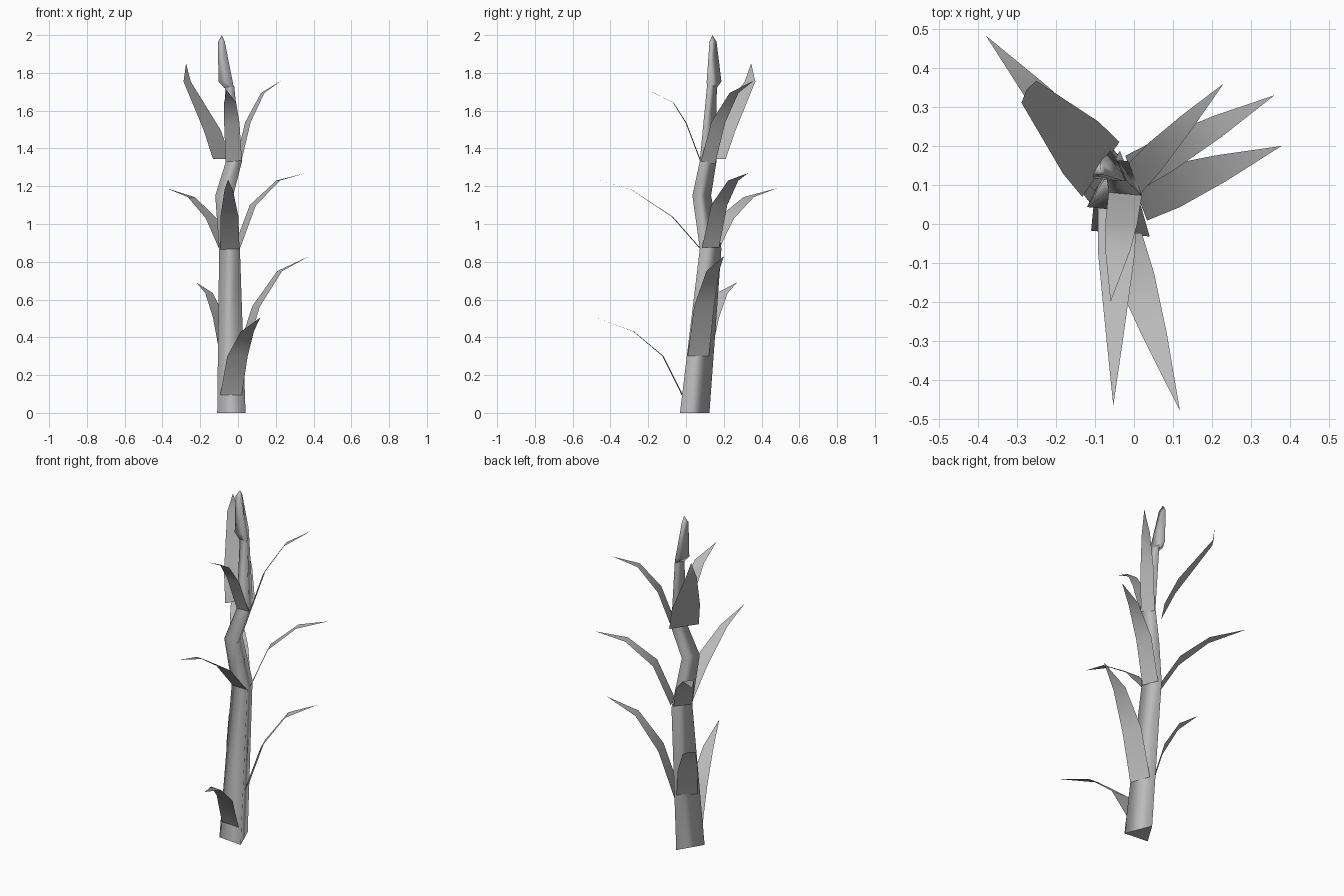
import bpy
import bmesh
from mathutils import Vector

default_cube = bpy.data.objects.get("Cube")
if default_cube:
    bpy.data.objects.remove(default_cube, do_unlink=True)

# One plain grey for the whole plant
grey = bpy.data.materials.new("plain_grey")
grey.use_nodes = True
colour = (0.5, 0.5, 0.5, 1)
grey.diffuse_color = colour
grey.node_tree.nodes["Principled BSDF"].inputs["Base Color"].default_value = colour


def finish(name, bm):
    mesh = bpy.data.meshes.new(name)
    bm.to_mesh(mesh)
    bm.free()
    mesh.materials.append(grey)
    obj = bpy.data.objects.new(name, mesh)
    bpy.context.scene.collection.objects.link(obj)
    return obj


# Corners of the three-sided stalk section, for a side length of one
CORNERS = [Vector((-0.5, -0.28, 0)), Vector((0.5, -0.38, 0)), Vector((0.08, 0.66, 0))]


def loft(name, sections, tip=None, cap=False):
    """Join triangular sections (centre, side length), with an optional point on top."""
    bm = bmesh.new()
    rings = []
    for centre, side in sections:
        rings.append([bm.verts.new(Vector(centre) + corner * side) for corner in CORNERS])
    for low, high in zip(rings, rings[1:]):
        for i in range(3):
            j = (i + 1) % 3
            bm.faces.new((low[i], low[j], high[j], high[i])).smooth = True
    if tip:
        top = bm.verts.new(tip)
        for i in range(3):
            bm.faces.new((rings[-1][i], rings[-1][(i + 1) % 3], top)).smooth = True
    if cap:
        # separate corners keep the underside flat
        bm.faces.new([bm.verts.new(vert.co) for vert in reversed(rings[0])])
    return finish(name, bm)


def leaf(name, base, tip, across, half_width, bends=((0.23, 0.5), (0.57, 0.85)), taper=0.6):
    """A thin blade: two bends given as (outward, upward) shares of the way to the tip."""
    base, tip = Vector(base), Vector(tip)
    side = Vector(across).normalized() * half_width
    reach = tip - base
    bm = bmesh.new()
    pairs = []
    for (out, up), width in zip(((0, 0), *bends), (1, 0.95, taper)):
        point = base + Vector((reach.x * out, reach.y * out, reach.z * up))
        pairs.append((bm.verts.new(point - side * width), bm.verts.new(point + side * width)))
    for low, high in zip(pairs, pairs[1:]):
        bm.faces.new((low[0], low[1], high[1], high[0])).smooth = True
    bm.faces.new((*pairs[-1], bm.verts.new(tip))).smooth = True
    return finish(name, bm)


# Stalk with its crooked upper part
loft("stalk", [
    ((-0.035, 0.025, 0), 0.15),
    ((-0.045, 0.115, 0.87), 0.11),
    ((-0.073, 0.07, 1.15), 0.095),
    ((-0.022, 0.105, 1.33), 0.085),
    ((-0.045, 0.13, 1.73), 0.05),
], cap=True)

# Bud at the top, flared at its foot
loft("bud", [
    ((-0.047, 0.13, 1.72), 0.05),
    ((-0.066, 0.138, 1.755), 0.075),
    ((-0.088, 0.138, 1.965), 0.036),
], tip=(-0.085, 0.14, 2.0), cap=True)

# Directions across the leaves, along the faces of the stalk
FRONT, RIGHT, BACK = (1, -0.06, 0), (0.36, -0.93, 0), (0.56, 0.83, 0)

# Lower leaves
leaf("lower_front_leaf", (-0.037, -0.02, 0.095), (0.118, -0.48, 0.505), FRONT, 0.057,
     bends=((0.22, 0.5), (0.56, 0.82)))
leaf("lower_left_leaf", (0.012, 0.065, 0.3), (0.378, 0.2, 0.83), RIGHT, 0.06)
leaf("lower_back_leaf", (-0.065, 0.085, 0.32), (-0.22, 0.27, 0.69), BACK, 0.06)

# Middle leaves
leaf("middle_front_leaf", (-0.042, 0.08, 0.865), (-0.053, -0.465, 1.235), FRONT, 0.05,
     bends=((0.28, 0.47), (0.67, 0.85)), taper=0.45)
leaf("middle_left_leaf", (-0.005, 0.13, 0.875), (0.36, 0.33, 1.27), RIGHT, 0.048,
     bends=((0.23, 0.57), (0.6, 0.9)))
leaf("middle_back_leaf", (-0.07, 0.13, 0.87), (-0.38, 0.483, 1.19), BACK, 0.055)

# Upper leaves, the back one wide and curled upward
leaf("upper_front_leaf", (-0.022, 0.08, 1.325), (-0.06, -0.2, 1.71), FRONT, 0.043,
     bends=((0.28, 0.54), (0.52, 0.82)), taper=0.75)
leaf("upper_left_leaf", (0.0, 0.115, 1.32), (0.23, 0.36, 1.76), RIGHT, 0.042)
leaf("upper_back_leaf", (-0.085, 0.14, 1.345), (-0.275, 0.345, 1.85), BACK, 0.085,
     bends=((0.27, 0.3), (0.97, 0.81)), taper=0.4)
